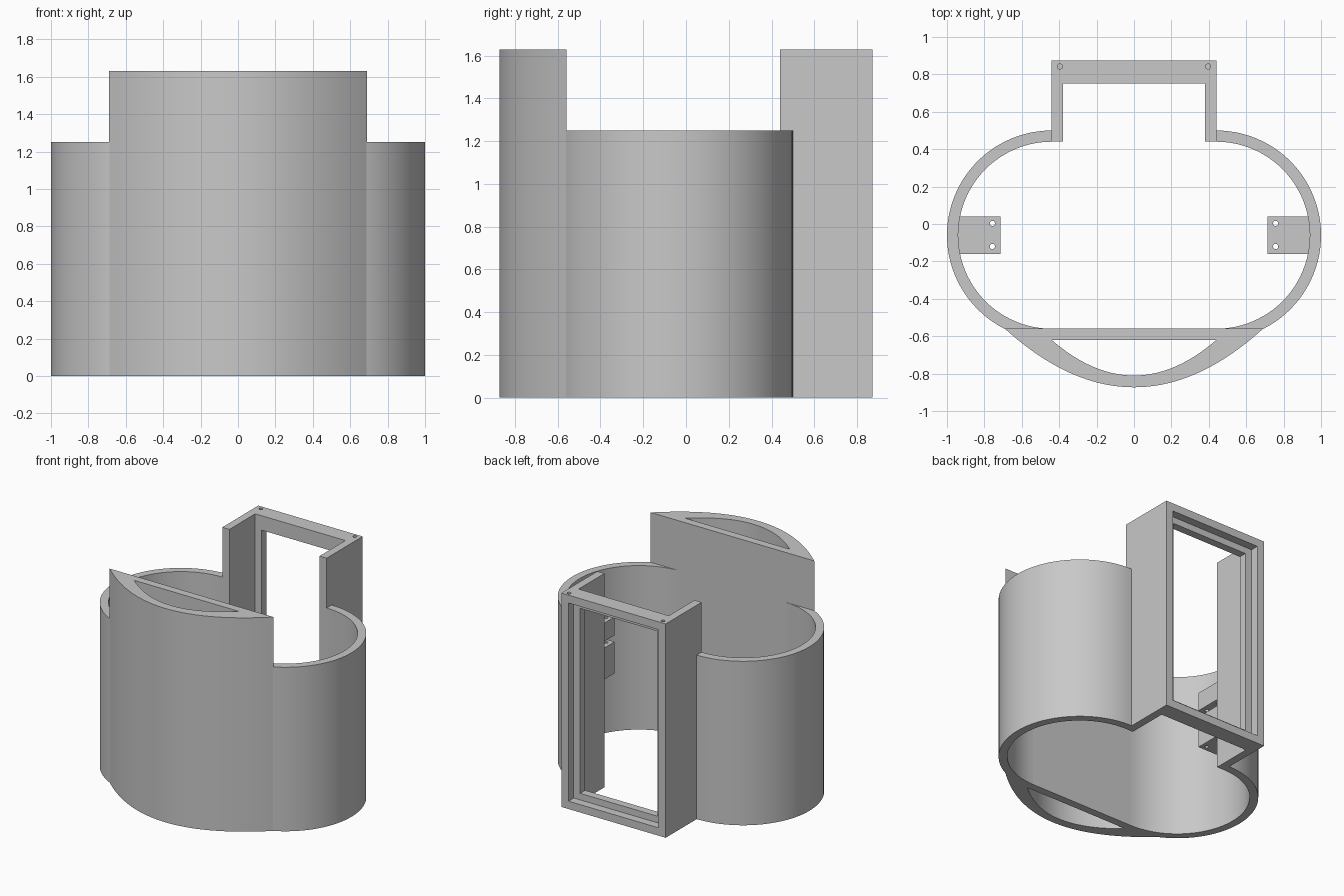
import bpy, bmesh, math
from mathutils import Vector

if "Cube" in bpy.data.objects:
    bpy.data.objects.remove(bpy.data.objects["Cube"], do_unlink=True)

grey = bpy.data.materials.new("plain_grey")
grey.use_nodes = True
grey.diffuse_color = (0.58, 0.58, 0.58, 1)
grey.node_tree.nodes["Principled BSDF"].inputs["Base Color"].default_value = (0.58, 0.58, 0.58, 1)

HEIGHT, RIM = 1.63, 1.25


def finish(name, bm, smooth=False):
    bmesh.ops.recalc_face_normals(bm, faces=bm.faces)
    mesh = bpy.data.meshes.new(name)
    bm.to_mesh(mesh)
    bm.free()
    mesh.materials.append(grey)
    obj = bpy.data.objects.new(name, mesh)
    bpy.context.collection.objects.link(obj)
    if smooth:
        bpy.ops.object.select_all(action='DESELECT')
        obj.select_set(True)
        bpy.context.view_layer.objects.active = obj
        bpy.ops.object.shade_smooth_by_angle(angle=math.radians(30))
    return obj


def wall(name, outer, inner, lo, hi, axis="z", closed=False, smooth=False):
    """Extrude the band between two matching outlines along an axis."""
    bm = bmesh.new()

    def place(p, d):
        return bm.verts.new((p[0], p[1], d) if axis == "z" else (p[0], d, p[1]))
    loops = [[place(p, d) for p in line] for line, d in
             ((outer, lo), (outer, hi), (inner, hi), (inner, lo))]
    n = len(outer)
    for k in range(4):
        a, b = loops[k], loops[(k + 1) % 4]
        for i in range(n if closed else n - 1):
            j = (i + 1) % n
            bm.faces.new((a[i], a[j], b[j], b[i]))
    if not closed:
        for i in (0, -1):
            bm.faces.new([line[i] for line in loops])
    return finish(name, bm, smooth)


def box(name, lo, hi):
    bm = bmesh.new()
    bmesh.ops.create_cube(bm, size=1)
    lo, hi = Vector(lo), Vector(hi)
    for v in bm.verts:
        v.co = [(lo[i] + hi[i]) / 2 + v.co[i] * (hi[i] - lo[i]) for i in range(3)]
    return finish(name, bm)


def drill(obj, spots, lo, hi, radius=0.014):
    """Cut vertical round holes and discard the cutter."""
    bm = bmesh.new()
    for x, y in spots:
        made = bmesh.ops.create_cone(bm, cap_ends=True, segments=20, radius1=radius,
                                     radius2=radius, depth=hi - lo)
        bmesh.ops.translate(bm, verts=made["verts"], vec=(x, y, (lo + hi) / 2))
    cutter = finish("hole_cutter", bm)
    cutter.hide_render = True
    mod = obj.modifiers.new("holes", "BOOLEAN")
    mod.operation, mod.solver, mod.object = "DIFFERENCE", "EXACT", cutter
    bpy.context.view_layer.objects.active = obj
    bpy.ops.object.modifier_apply(modifier=mod.name)
    bpy.data.objects.remove(cutter, do_unlink=True)


def arc(side, r, n=48):
    angles = [math.pi * (0.5 - i / n) for i in range(n + 1)]
    return [(side * (0.44 + r * math.cos(a)), -0.06 + r * math.sin(a)) for a in angles]


def bow(half, end, tip, n=48):
    return [(half * t, tip + (end - tip) * t * t) for t in (2 * i / n - 1 for i in range(n + 1))]


def rect(half, lo, hi):
    return [(-half, lo), (half, lo), (half, hi), (-half, hi)]


# Hollow bowed front
wall("front_bow", bow(0.69, -0.56, -0.873), bow(0.44, -0.62, -0.81), 0, HEIGHT,
     closed=True, smooth=True)

# Stepped window frame at the back
wall("window_lip", rect(0.44, 0, HEIGHT), rect(0.325, 0.11, 1.52), 0.75, 0.81, "y", True)
frame = wall("window_frame", rect(0.44, 0, HEIGHT), rect(0.38, 0.06, 1.57), 0.81, 0.873, "y", True)
drill(frame, [(-0.396, 0.842), (0.396, 0.842)], HEIGHT - 0.1, HEIGHT + 0.1)

for side, label in ((1, "left"), (-1, "right")):
    # Round side shells and the straight walls joining them to the window
    wall(label + "_shell", arc(side, 0.56), arc(side, 0.5), 0, RIM, smooth=True)
    xs = sorted((side * 0.38, side * 0.44))
    box(label + "_window_wall", (xs[0], 0.44, 0), (xs[1], 0.75, HEIGHT))
    # Pair of mounting blocks on the inner wall
    xs = sorted((side * 0.715, side * 0.95))
    for part, lo, hi in (("lower", 0.55, 0.79), ("upper", 0.84, 0.98)):
        block = box(f"{label}_{part}_mount", (xs[0], -0.16, lo), (xs[1], 0.04, hi))
        drill(block, [(side * 0.757, 0.003), (side * 0.757, -0.12)], lo - 0.1, hi + 0.1)
